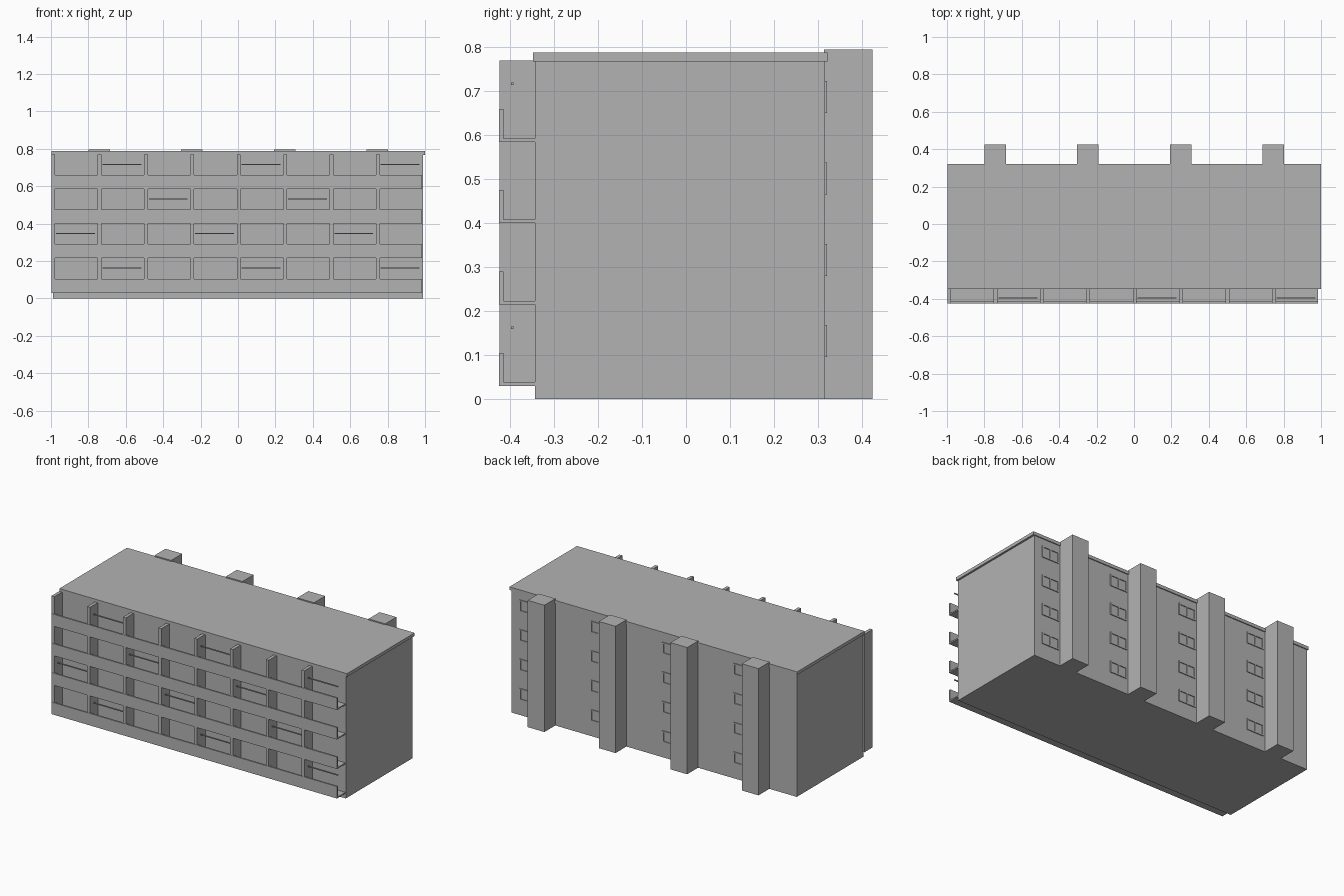
import bpy
import bmesh
from mathutils import Vector

cube = bpy.data.objects.get("Cube")
if cube:
    bpy.data.objects.remove(cube, do_unlink=True)

# One plain concrete colour for the whole building
concrete = bpy.data.materials.new("concrete_grey")
concrete.use_nodes = True
colour = (0.45, 0.45, 0.45, 1)
concrete.diffuse_color = colour
concrete.node_tree.nodes["Principled BSDF"].inputs["Base Color"].default_value = colour


def boxes(name, spans):
    """One object made of boxes, each given as (x0, x1, y0, y1, z0, z1)."""
    bm = bmesh.new()
    for x0, x1, y0, y1, z0, z1 in spans:
        made = bmesh.ops.create_cube(bm, size=1)["verts"]
        size = Vector((x1 - x0, y1 - y0, z1 - z0))
        centre = Vector((x0 + x1, y0 + y1, z0 + z1)) / 2
        bmesh.ops.scale(bm, vec=size, verts=made)
        bmesh.ops.translate(bm, vec=centre, verts=made)
    mesh = bpy.data.meshes.new(name)
    bm.to_mesh(mesh)
    bm.free()
    mesh.materials.append(concrete)
    obj = bpy.data.objects.new(name, mesh)
    bpy.context.collection.objects.link(obj)
    return obj


STOREY, BASE, STOREYS = 0.185, 0.03, 4
BAY, BAYS, LEFT_END, RIGHT_END = 0.248, 8, -0.998, 0.985
FRONT, WALL, BACK = -0.425, -0.343, 0.316
floors = [BASE + STOREY * i for i in range(STOREYS)]
TOP = BASE + STOREY * STOREYS
WALL_THICK = 0.02

# Main block and roof slab
boxes("main_block", [(-0.99, 0.988, WALL, BACK, 0, 0.769)])
boxes("roof_slab", [(-0.996, 1.0, -0.348, 0.322, 0.768, 0.788)])

# Balcony floors and parapets, open at the right-hand end
boxes("balcony_floors", [(LEFT_END, RIGHT_END, FRONT + 0.002, WALL + 0.001, z, z + 0.008)
                         for z in floors])
boxes("balcony_parapets", [(LEFT_END, RIGHT_END, FRONT, FRONT + 0.01, z, z + 0.075)
                           for z in floors])

# Walls that divide the balconies
edges = [LEFT_END + BAY * i for i in range(BAYS)]
boxes("balcony_dividers", [(x, x + WALL_THICK, FRONT + 0.001, WALL + 0.001, BASE, TOP)
                           for x in edges])

# Drying rails on some balconies, listed by storey
rails = []
for z, bays in zip(floors, ((1, 4, 7), (0, 3, 6), (2, 5), (1, 4, 7))):
    for bay in bays:
        x = edges[bay] + WALL_THICK
        rails.append((x + 0.005, x + 0.213, -0.398, -0.392, z + 0.129, z + 0.135))
boxes("drying_rails", rails)

# Service towers on the back
towers = [-0.742, -0.247, 0.25, 0.744]
boxes("back_towers", [(x - 0.058, x + 0.058, BACK - 0.002, 0.424, 0, 0.795)
                      for x in towers])

# Raised window frames beside each tower
bars = []
BAR = 0.008
for tower in towers:
    for z in floors:
        x0, x1 = tower + 0.07, tower + 0.188
        z0, z1 = z + 0.065, z + 0.138
        mid = (x0 + x1) / 2
        y0, y1 = BACK - 0.002, BACK + 0.005
        bars += [(x0, x1, y0, y1, z0, z0 + BAR), (x0, x1, y0, y1, z1 - BAR, z1)]
        bars += [(x, x + BAR, y0, y1, z0 + BAR, z1 - BAR)
                 for x in (x0, mid - BAR / 2, x1 - BAR)]
boxes("back_window_frames", bars)
